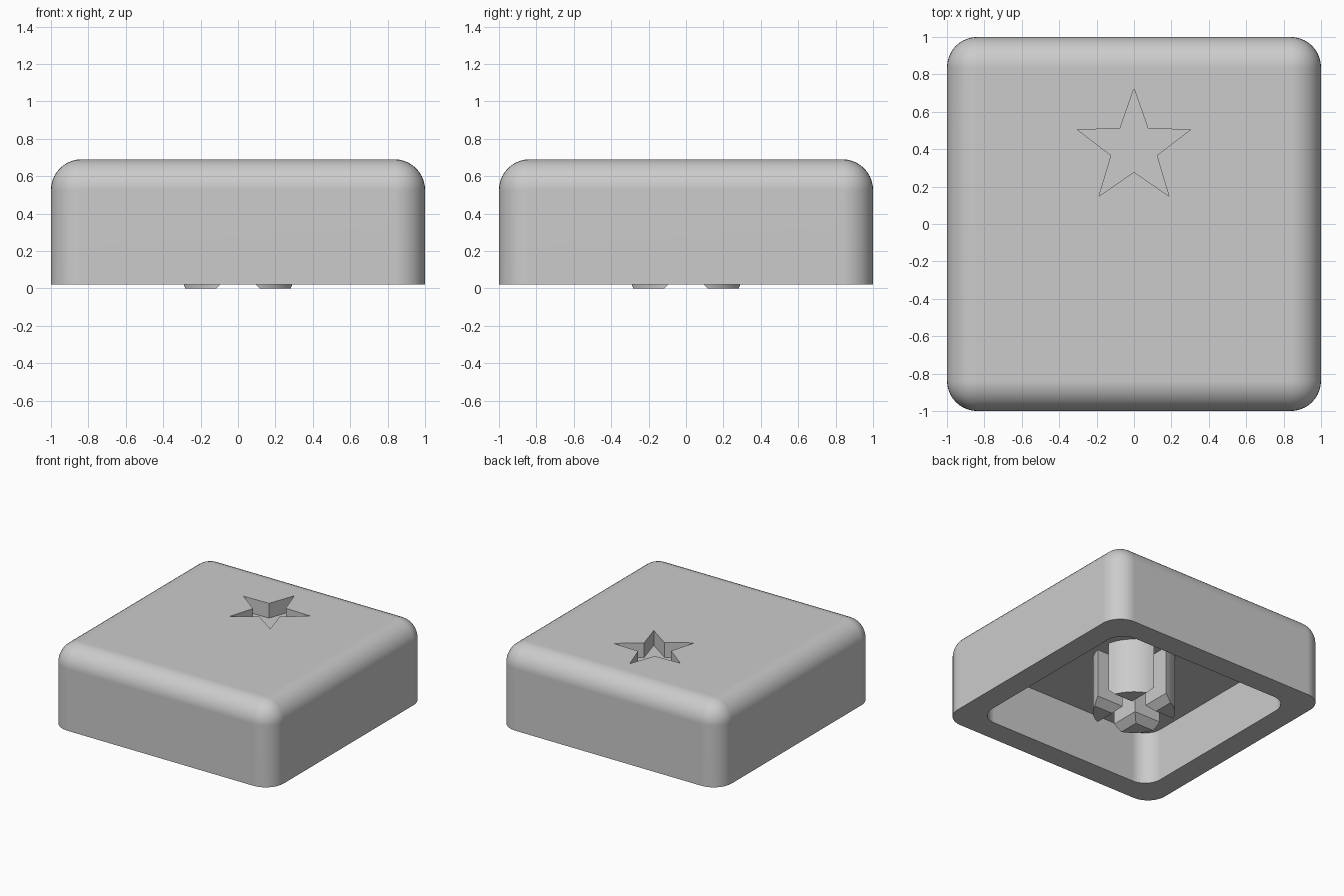
import bpy, bmesh, math

old = bpy.data.objects.get("Cube")
if old:
    bpy.data.objects.remove(old, do_unlink=True)

BOTTOM, TOP, CEILING = 0.022, 0.69, 0.45
STEM_RADIUS = 0.305
STEM_TOP = CEILING + 0.01
SLOT, MOUTH = 0.06, 0.115       # half widths of the slot and of its flared mouth

grey = bpy.data.materials.new("plain grey")
grey.use_nodes = True
grey.diffuse_color = (0.6, 0.6, 0.6, 1)
grey.node_tree.nodes["Principled BSDF"].inputs["Base Color"].default_value = grey.diffuse_color


def add_object(name, bm):
    bmesh.ops.recalc_face_normals(bm, faces=bm.faces)
    mesh = bpy.data.meshes.new(name)
    bm.to_mesh(mesh)
    bm.free()
    mesh.materials.append(grey)
    obj = bpy.data.objects.new(name, mesh)
    bpy.context.collection.objects.link(obj)
    return obj


def rounded_box(name, half, low, high, radius, round_top):
    bm = bmesh.new()
    bmesh.ops.create_cube(bm, size=2)
    for v in bm.verts:
        v.co = (v.co.x * half, v.co.y * half, high if v.co.z > 0 else low)
    edges = [e for e in bm.edges
             if abs(e.verts[0].co.z - e.verts[1].co.z) > 0.1
             or (round_top and min(v.co.z for v in e.verts) > low + 0.1)]
    bmesh.ops.bevel(bm, geom=edges, offset=radius, offset_type='OFFSET',
                    segments=10, profile=0.5, affect='EDGES')
    return add_object(name, bm)


def prism(name, points, shift):
    """Extrude a closed outline of 3D points along a vector."""
    bm = bmesh.new()
    face = bm.faces.new([bm.verts.new(p) for p in points])
    new = bmesh.ops.extrude_face_region(bm, geom=[face])["geom"]
    bmesh.ops.translate(bm, vec=shift, verts=[g for g in new if isinstance(g, bmesh.types.BMVert)])
    return add_object(name, bm)


def cut(target, cutter):
    mod = target.modifiers.new("cut", 'BOOLEAN')
    mod.operation = 'DIFFERENCE'
    mod.solver = 'EXACT'
    mod.object = cutter
    bpy.context.view_layer.objects.active = target
    bpy.ops.object.modifier_apply(modifier=mod.name)
    bpy.data.objects.remove(cutter, do_unlink=True)


def smooth(obj):
    """Smooth the curved areas while the large flat faces stay flat."""
    bpy.ops.object.select_all(action='DESELECT')
    obj.select_set(True)
    bpy.context.view_layer.objects.active = obj
    bpy.ops.object.shade_smooth_by_angle(angle=math.radians(25))
    mod = obj.modifiers.new("flat face normals", 'WEIGHTED_NORMAL')
    mod.keep_sharp = True


# Hollow cap with rounded corners and top edges
cap = rounded_box("cap_shell", 1, BOTTOM, TOP, 0.163, True)
cut(cap, rounded_box("cavity_cutter", 0.813, BOTTOM - 0.2, CEILING, 0.145, False))

# Star recess in the top
star = []
for i in range(10):
    r = 0.128 if i % 2 else 0.318
    a = math.pi / 2 + i * math.pi / 5
    star.append((r * math.cos(a), 0.406 + r * math.sin(a), TOP - 0.12))
cut(cap, prism("star_cutter", star, (0, 0, 0.3)))
smooth(cap)

# Round stem under the ceiling
bm = bmesh.new()
bmesh.ops.create_cone(bm, cap_ends=True, segments=64, radius1=STEM_RADIUS,
                      radius2=STEM_RADIUS, depth=STEM_TOP)
bmesh.ops.translate(bm, vec=(0, 0, STEM_TOP / 2), verts=bm.verts)
stem = add_object("stem", bm)

# Cross slot with a flared mouth, splitting the stem into four prongs
flare = MOUTH - SLOT
half_outline = [(MOUTH + 0.05, -0.05), (SLOT, flare), (SLOT, STEM_TOP + 0.1)]
outline = half_outline + [(-u, z) for u, z in reversed(half_outline)]
cut(stem, prism("slot_cutter", [(u, -0.5, z) for u, z in outline], (0, 1, 0)))
cut(stem, prism("slot_cutter", [(-0.5, u, z) for u, z in outline], (1, 0, 0)))
smooth(stem)
